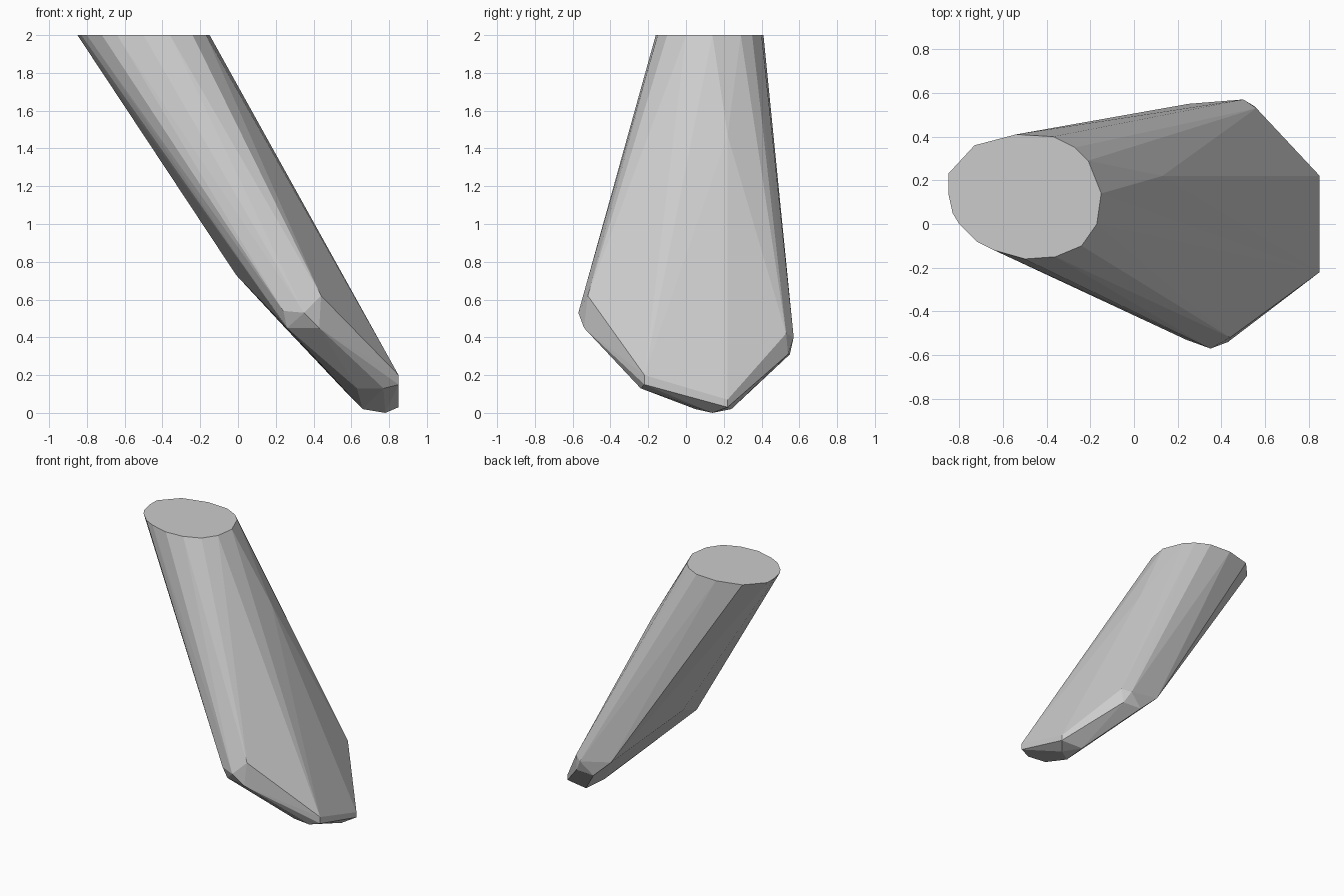
import bpy
import bmesh
import math

# Remove the default object if it is present
default_cube = bpy.data.objects.get("Cube")
if default_cube:
    bpy.data.objects.remove(default_cube, do_unlink=True)


def make_material(name, colour):
    """Create one flat material, matching in viewport and render."""
    material = bpy.data.materials.new(name)
    material.use_nodes = True
    material.diffuse_color = colour
    shader = next(n for n in material.node_tree.nodes if n.type == "BSDF_PRINCIPLED")
    shader.inputs["Base Color"].default_value = colour
    return material


def make_hull(name, points, material):
    """Wrap a faceted convex skin around a few key corners."""
    mesh_builder = bmesh.new()
    for point in points:
        mesh_builder.verts.new(point)

    bmesh.ops.convex_hull(mesh_builder, input=list(mesh_builder.verts), use_existing_faces=False)

    # Discard corners swallowed by the skin, then merge level facets
    loose = [vert for vert in mesh_builder.verts if not vert.link_faces]
    bmesh.ops.delete(mesh_builder, geom=loose, context="VERTS")
    bmesh.ops.dissolve_limit(
        mesh_builder,
        angle_limit=math.radians(1),
        verts=list(mesh_builder.verts),
        edges=list(mesh_builder.edges),
    )
    bmesh.ops.recalc_face_normals(mesh_builder, faces=list(mesh_builder.faces))

    mesh = bpy.data.meshes.new(name)
    mesh_builder.to_mesh(mesh)
    mesh_builder.free()
    mesh.materials.append(material)
    for polygon in mesh.polygons:
        polygon.use_smooth = False

    built = bpy.data.objects.new(name, mesh)
    bpy.context.scene.collection.objects.link(built)
    return built


# Flat oval cut at the upper end
top_height = 2
top_rim = [
    (-.85, .23), (-.73, .36), (-.54, .41), (-.37, .4),
    (-.27, .35), (-.21, .29), (-.15, .14), (-.17, 0),
    (-.24, -.1), (-.36, -.15), (-.5, -.16), (-.64, -.12),
    (-.72, -.08), (-.8, 0), (-.83, .05), (-.85, .14),
]

# Bevelled corner on the front edge of the blade
front_corner = [
    (.35, -.57, .53), (.44, -.52, .62), (.43, -.54, .45),
    (.24, -.53, .54), (.26, -.5, .45),
]

# Bevelled corner on the back edge of the blade
back_corner = [
    (.35, .55, .57), (.5, .57, .4), (.56, .53, .42),
    (.25, .55, .45), (.4, .55, .31), (.55, .54, .31),
]

# Blunt tip touching the ground, with its narrow end face
tip = [
    (.85, -.22, .2), (.85, -.22, .15), (.85, .22, .07), (.85, .22, .03),
    (.77, -.24, .13), (.63, -.22, .13), (.78, .14, 0),
    (.66, .05, .02), (.68, .24, .02), (.6, .05, .08),
]

# Shallow bulges on the underside and the upper slope
bulges = [(-.01, .05, .73), (.13, .22, 1.47)]

# Whole tapered limb in a single grey
grey = make_material("plain grey", (.6, .6, .6, 1))
rim_points = [(x, y, top_height) for x, y in top_rim]
make_hull("slanted_blade", rim_points + front_corner + back_corner + tip + bulges, grey)
